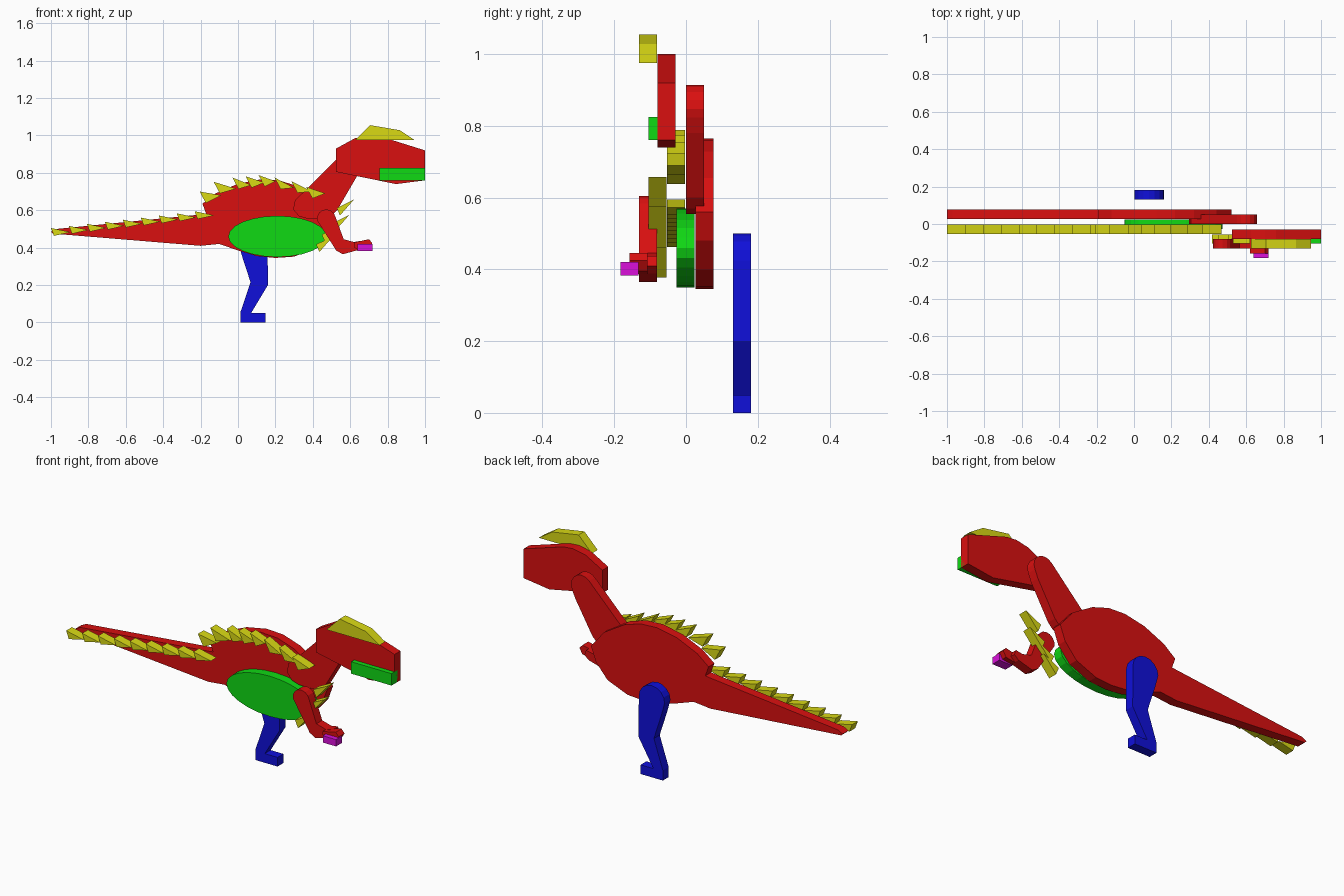
import bpy, bmesh, math


def material(name, rgb):
    m = bpy.data.materials.new(name)
    m.diffuse_color = (*rgb, 1)
    return m


RED = material("red", (0.7, 0.005, 0.005))
GREEN = material("green", (0.005, 0.7, 0.007))
YELLOW = material("yellow", (0.7, 0.7, 0.007))
BLUE = material("blue", (0.005, 0.005, 0.7))
MAGENTA = material("magenta", (0.7, 0.005, 0.7))
THICK = 0.05


def plate(name, outlines, y, mat):
    """Cut-out plates: xz outlines extruded from y to y + THICK."""
    bm = bmesh.new()
    for pts in outlines:
        front = bm.faces.new([bm.verts.new((x, y, z)) for x, z in pts])
        ext = bmesh.ops.extrude_face_region(bm, geom=[front], use_keep_orig=True)
        verts = [g for g in ext["geom"] if isinstance(g, bmesh.types.BMVert)]
        bmesh.ops.translate(bm, verts=verts, vec=(0, THICK, 0))
    bmesh.ops.recalc_face_normals(bm, faces=bm.faces)
    me = bpy.data.meshes.new(name)
    bm.to_mesh(me)
    bm.free()
    me.materials.append(mat)
    ob = bpy.data.objects.new(name, me)
    bpy.context.collection.objects.link(ob)
    return ob


def arc(cx, cz, rx, rz, a0, a1, n):
    """Points on an ellipse from angle a0 to a1 in degrees."""
    return [(cx + rx * math.cos(math.radians(a0 + (a1 - a0) * i / n)),
             cz + rz * math.sin(math.radians(a0 + (a1 - a0) * i / n)))
            for i in range(n + 1)]


# Body with tail
plate("body_and_tail", [[
    (-1, 0.485), (-0.97, 0.50), (-0.17, 0.58), (-0.19, 0.635), (-0.12, 0.69),
    (0, 0.742), (0.12, 0.765), (0.22, 0.76), (0.32, 0.728), (0.44, 0.655),
    (0.52, 0.56), (0.49, 0.48), (0.42, 0.40), (0.30, 0.352), (0.20, 0.345),
    (0.10, 0.355), (0, 0.385), (-0.10, 0.42), (-0.20, 0.41), (-0.99, 0.475)]],
    0.027, RED)

# Belly
plate("belly", [arc(0.21, 0.46, 0.262, 0.11, 0, 345, 23)], -0.026, GREEN)

# Neck with rounded ends
plate("neck", [arc(0.595, 0.85, 0.064, 0.064, -25, 135, 7)
      + [(0.375, 0.72), (0.305, 0.655), (0.295, 0.605), (0.325, 0.568),
         (0.37, 0.555), (0.45, 0.555), (0.50, 0.57), (0.53, 0.60), (0.635, 0.78)]],
      0.0, RED)

# Head, jaw and crest
plate("head", [[(0.525, 0.93), (0.625, 0.985), (0.70, 1.0), (0.76, 0.995),
                (1, 0.92), (1, 0.76), (0.845, 0.74), (0.525, 0.805)]], -0.079, RED)
plate("jaw", [[(0.757, 0.76), (1, 0.76), (1, 0.825), (0.757, 0.825)]], -0.105, GREEN)
plate("head_crest", [[(0.625, 0.975), (0.705, 1.055), (0.865, 1.028),
                      (0.945, 0.975)]], -0.131, YELLOW)

# Leg with rounded hip
plate("leg", [arc(0.08, 0.425, 0.078, 0.075, 0, 180, 8)
      + [(0.02, 0.36), (0.067, 0.215), (0.013, 0.055), (0.013, 0),
         (0.147, 0), (0.147, 0.05), (0.07, 0.05), (0.16, 0.20)]], 0.131, BLUE)

# Arm, wrist and hand
plate("arm", [arc(0.472, 0.555, 0.05, 0.05, 10, 190, 7)
      + [(0.525, 0.385), (0.56, 0.365), (0.645, 0.388), (0.67, 0.41),
         (0.66, 0.437), (0.62, 0.43), (0.565, 0.445)]], -0.131, RED)
plate("wrist", [[(0.62, 0.428), (0.70, 0.445), (0.718, 0.425),
                 (0.70, 0.395), (0.645, 0.387), (0.622, 0.40)]], -0.157, RED)
plate("hand", [[(0.64, 0.383), (0.72, 0.383), (0.72, 0.42), (0.64, 0.42)]],
      -0.183, MAGENTA)

# Tail spikes, evenly stepped up the tail
tail = []
for i in range(9):
    x, z = -1 + 0.096 * i, 0.505 + 0.0112 * i
    tail.append([(x, z), (x + 0.016, z - 0.042), (x + 0.105, z - 0.022)])
plate("tail_spikes", tail, -0.053, YELLOW)

# Back spikes: tip and trailing end
back = [(-0.205, 0.70, -0.09, 0.68), (-0.13, 0.752, -0.01, 0.715),
        (-0.03, 0.775, 0.07, 0.735), (0.04, 0.782, 0.14, 0.748),
        (0.11, 0.788, 0.20, 0.755), (0.195, 0.775, 0.30, 0.72),
        (0.285, 0.755, 0.395, 0.70), (0.365, 0.725, 0.467, 0.69)]
plate("back_spikes", [[(x, z), (x + 0.033, z - 0.062), (u, w)]
                      for x, z, u, w in back], -0.053, YELLOW)

# Chest spikes, hanging from the throat down behind the arm
chest = [(0.62, 0.657), (0.595, 0.575), (0.54, 0.515), (0.51, 0.462)]
plate("chest_spikes", [[(x, z), (x - 0.092, z - 0.045), (x - 0.075, z - 0.085)]
                       for x, z in chest], -0.105, YELLOW)
